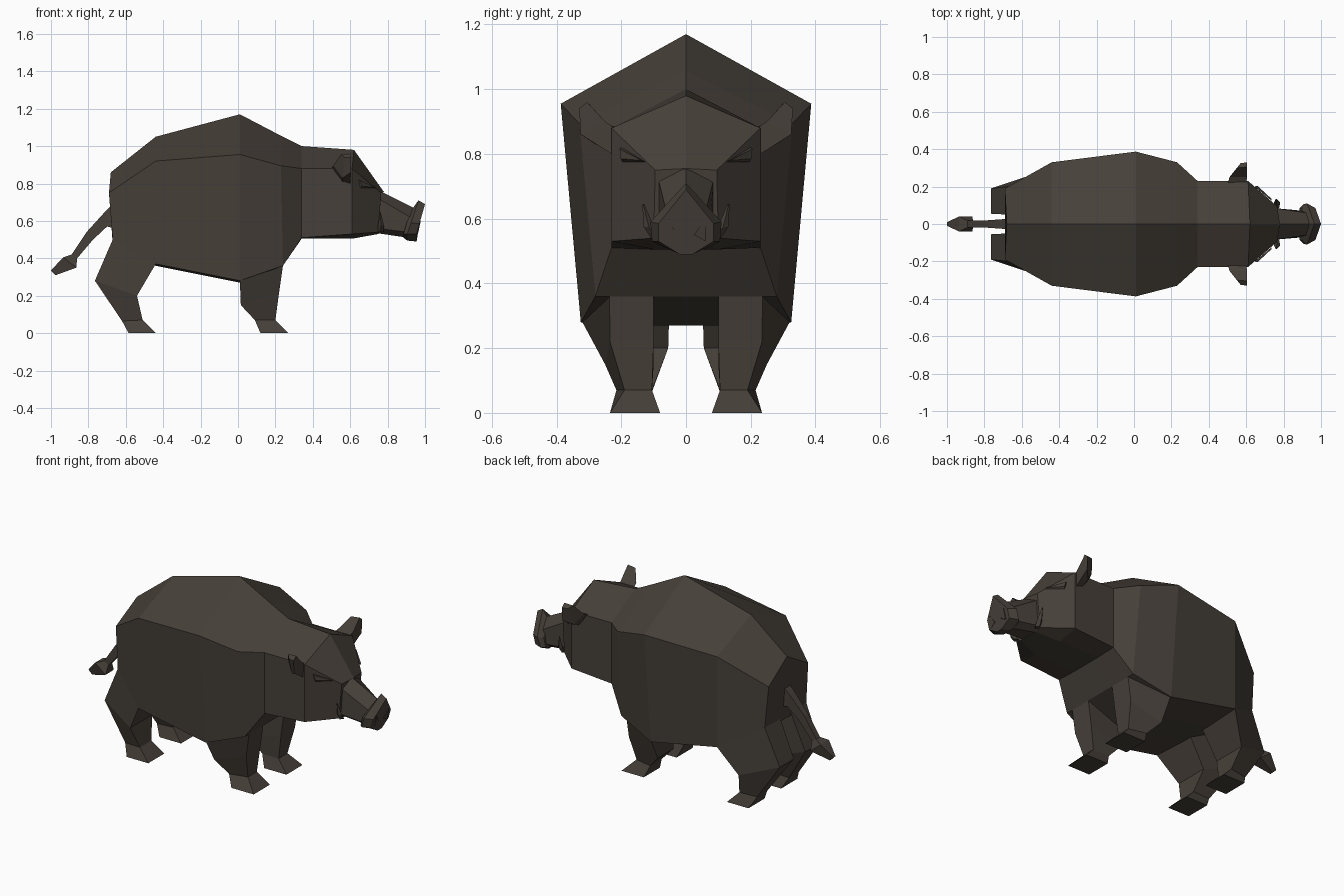
import bpy, bmesh

hide = bpy.data.materials.new("dark brown hide")
hide.diffuse_color = (0.062, 0.051, 0.041, 1)


def loft(name, rings):
    """Skin a list of equal-length rings and cap both ends."""
    bm = bmesh.new()
    vs = [[bm.verts.new(p) for p in r] for r in rings]
    n = len(rings[0])
    for a, b in zip(vs, vs[1:]):
        for i in range(n):
            j = (i + 1) % n
            bm.faces.new((a[i], a[j], b[j], b[i]))
    bm.faces.new(vs[0])
    bm.faces.new(vs[-1])
    bmesh.ops.recalc_face_normals(bm, faces=bm.faces)
    me = bpy.data.meshes.new(name)
    bm.to_mesh(me)
    bm.free()
    me.materials.append(hide)
    ob = bpy.data.objects.new(name, me)
    bpy.context.collection.objects.link(ob)
    return ob


def mirrored(name, rings):
    """Loft a side part and its mirror image across y = 0."""
    for side, s in (("left", -1), ("right", 1)):
        loft(side + "_" + name, [[(x, y * s, z) for x, y, z in r] for r in rings])


def body_ring(xt, zt, xs, ws, zs, xl, wl, zl, wb, zb):
    """Ridge, flank top, flank bottom and belly edge, mirrored."""
    half = [(xs, ws, zs), (xl, wl, zl), (xl, wb, zb)]
    return [(xt, 0, zt)] + half + [(x, -y, z) for x, y, z in reversed(half)]


# Body, neck and face
loft("body", [body_ring(*s) for s in (
    (-.68, .86, -.69, .19, .75, -.67, .20, .50, .08, .48),
    (-.44, 1.05, -.44, .33, .92, -.44, .33, .37, .10, .36),
    (.01, 1.17, .01, .387, .955, .01, .325, .28, .10, .27),
    (.23, 1.055, .23, .33, .895, .24, .28, .36, .10, .36),
    (.34, 1.0, .34, .23, .88, .34, .23, .51, .10, .505),
    (.62, .98, .61, .23, .88, .61, .23, .53, .10, .505),
    (.78, .755, .765, .095, .75, .75, .10, .54, .06, .53))])

# Snout and nose disc
loft("snout", [body_ring(*s) for s in (
    (.76, .76, .75, .085, .72, .74, .085, .56, .05, .535),
    (.94, .67, .92, .06, .62, .91, .07, .54, .03, .51))])
loft("nose_disc", [body_ring(*s) for s in (
    (.925, .655, .90, .085, .585, .885, .085, .53, .03, .51),
    (.965, .71, .925, .11, .59, .905, .105, .53, .03, .495),
    (1.0, .69, .97, .085, .585, .955, .085, .53, .02, .49))])

# Nostrils: thin wedge plates on the disc
mirrored("nostril", [[(x + (z - .53) * .22, y, z) for y, z in
                      ((.025, .55), (.06, .53), (.06, .60))] for x in (.955, .962)])


def leg_ring(xb, zb, xf, zf, yin, yob, yof):
    return [(xb, yin, zb), (xb, yob, zb), (xf, yof, zf), (xf, yin, zf)]


# Legs with flared hooves
mirrored("front_leg", [leg_ring(*s) for s in (
    (.01, .40, .26, .42, .10, .30, .26),
    (.01, .28, .24, .36, .10, .32, .236),
    (.015, .15, .22, .22, .10, .25, .235),
    (.09, .07, .20, .07, .105, .215, .19),
    (.12, 0, .27, 0, .08, .235, .235))])
mirrored("hind_leg", [leg_ring(*s) for s in (
    (-.66, .56, -.42, .42, .05, .19, .32),
    (-.67, .50, -.44, .37, .05, .20, .33),
    (-.765, .28, -.54, .20, .055, .19, .265),
    (-.62, .065, -.51, .07, .105, .20, .215),
    (-.585, 0, -.44, 0, .08, .235, .235))])

# Tail with a tuft
loft("tail", [[(xa, -w, za), (xa, w, za), (xb, w, zb), (xb, -w, zb)]
              for xa, za, xb, zb, w in (
    (-.66, .70, -.66, .56, .03),
    (-.71, .65, -.70, .57, .025),
    (-.81, .54, -.775, .50, .018),
    (-.89, .42, -.86, .40, .018),
    (-.935, .405, -.865, .35, .04),
    (-1.0, .335, -.975, .31, .01))])

# Ears: tapered leaf shapes
mirrored("ear", [
    [(.50, .21, .88), (.56, .21, .80), (.60, .23, .80), (.60, .22, .88)],
    [(.51, .25, .895), (.56, .28, .83), (.605, .325, .86), (.605, .25, .90)],
    [(.55, .30, .955), (.57, .325, .94), (.605, .33, .94), (.605, .305, .96)]])

# Eyes: slanted slits on the cheeks
mirrored("eye", [
    [(.645, .20, .82), (.655, .195, .775), (.735, .125, .775)],
    [(.655, .205, .815), (.662, .202, .785), (.735, .135, .78)]])

# Tusks: curved upward at the jaw corners
mirrored("tusk", [[(x - r, y, z), (x, y - r, z), (x + r, y, z), (x, y + r, z)]
                  for x, y, z, r in ((.76, .09, .54, .018),
                                     (.765, .115, .575, .016),
                                     (.76, .132, .645, .003))])
